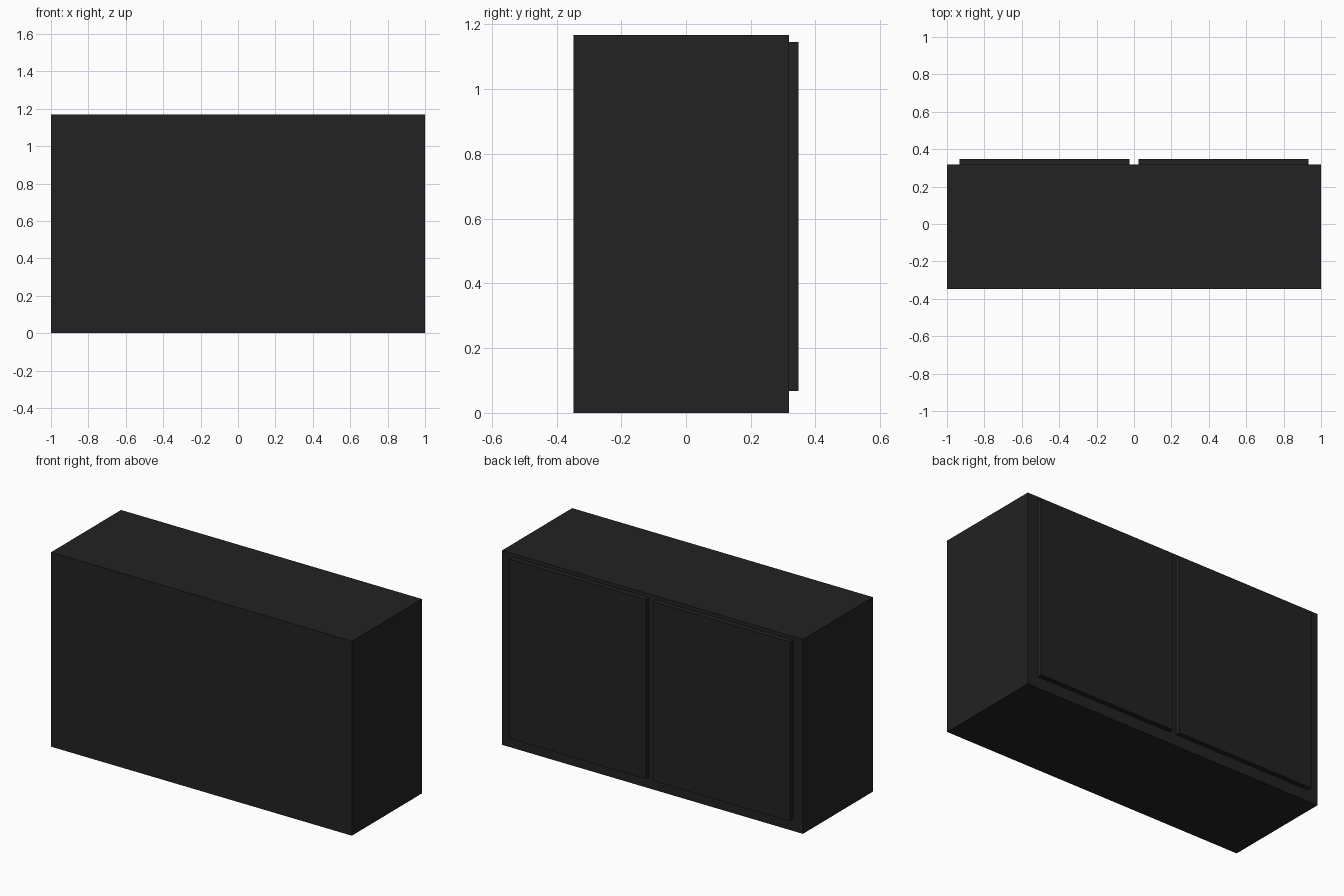
import bpy

if "Cube" in bpy.data.objects:
    bpy.data.objects.remove(bpy.data.objects["Cube"])

# single near-black finish
black = bpy.data.materials.new("black_finish")
black.diffuse_color = (0.016, 0.016, 0.016, 1.0)
black.use_nodes = True
black.node_tree.nodes["Principled BSDF"].inputs["Base Color"].default_value = black.diffuse_color


def box(name, x, y, z):
    """Axis-aligned box from (min, max) ranges."""
    bpy.ops.mesh.primitive_cube_add(size=1)
    ob = bpy.context.object
    ob.name = name
    ob.location = [(r[0] + r[1]) / 2 for r in (x, y, z)]
    ob.scale = [r[1] - r[0] for r in (x, y, z)]
    bpy.ops.object.transform_apply(location=True, rotation=False, scale=True)
    ob.data.materials.append(black)
    return ob


# cabinet carcass
box("cabinet_body", (-1, 1), (-0.347, 0.318), (0, 1.168))

# pair of raised doors on the +y side
for side, x in (("left", (-0.933, -0.023)), ("right", (0.023, 0.933))):
    box(side + "_door", x, (0.318, 0.347), (0.068, 1.146))
